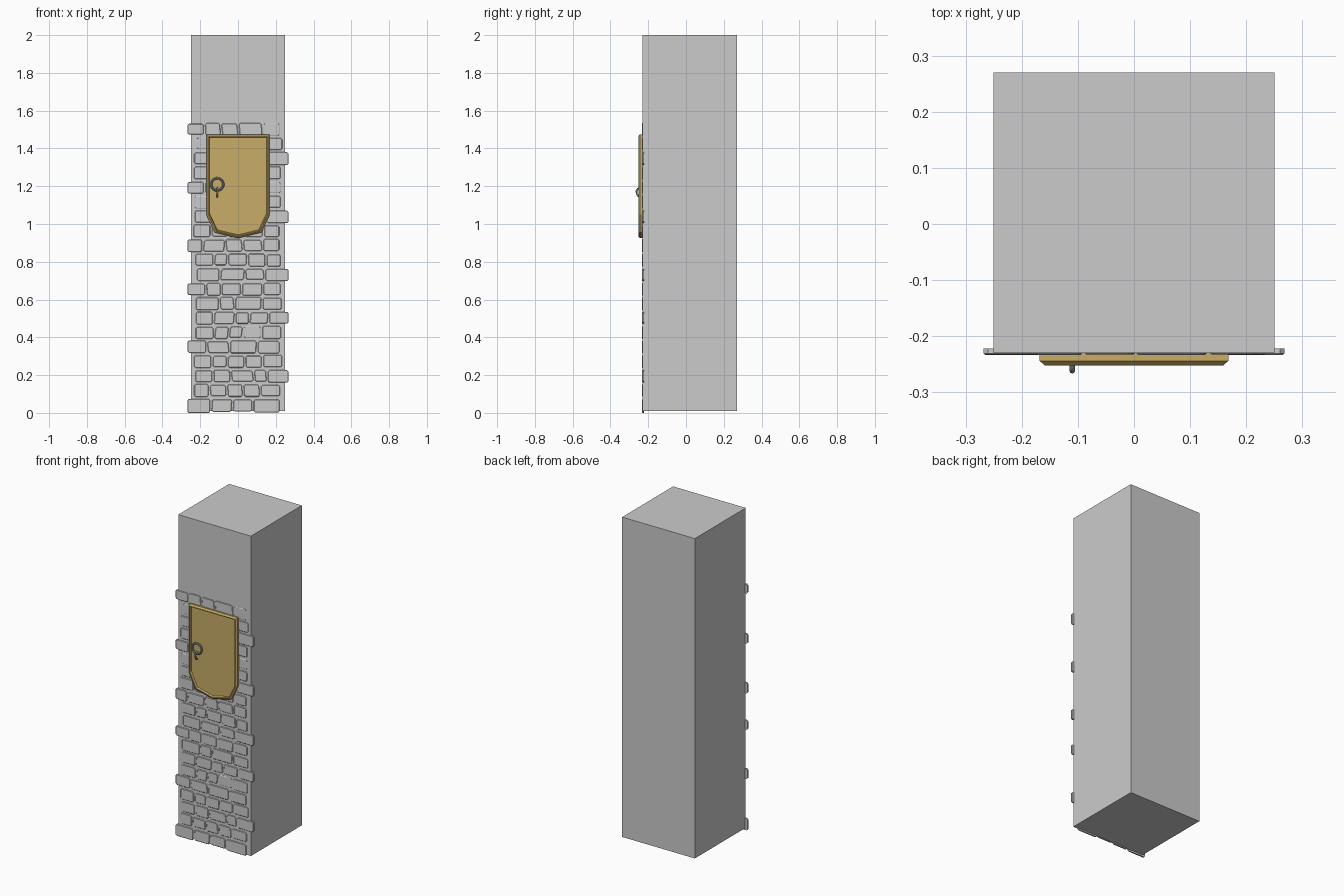
import bpy, bmesh, math, random

if "Cube" in bpy.data.objects:
    bpy.data.objects.remove(bpy.data.objects["Cube"])

random.seed(4)


def material(name, color):
    m = bpy.data.materials.new(name)
    m.diffuse_color = (*color, 1)
    m.use_nodes = True
    m.node_tree.nodes["Principled BSDF"].inputs["Base Color"].default_value = m.diffuse_color
    return m


def loft(bm, rings):
    """Close a stack of (xz outline, y) rings into a solid."""
    loops = [[bm.verts.new((x, y, z)) for x, z in pts] for pts, y in rings]
    n = len(loops[0])
    for a, b in zip(loops, loops[1:]):
        for i in range(n):
            j = (i + 1) % n
            bm.faces.new((a[i], a[j], b[j], b[i]))
    bm.faces.new(loops[0])
    bm.faces.new(loops[-1][::-1])


def finish(bm, name, mat=None):
    bmesh.ops.recalc_face_normals(bm, faces=bm.faces)
    me = bpy.data.meshes.new(name)
    bm.to_mesh(me)
    bm.free()
    ob = bpy.data.objects.new(name, me)
    bpy.context.collection.objects.link(ob)
    if mat:
        me.materials.append(mat)
    return ob


# Square pillar
bm = bmesh.new()
sq = [(-0.25, 0.01), (0.25, 0.01), (0.25, 2.0), (-0.25, 2.0)]
loft(bm, [(sq, -0.23), (sq, 0.27)])
finish(bm, "pillar")


# Brick facing: irregular rounded blocks, quoins stick out left or right
def brick_outline(x0, x1, z0, z1, d):
    c = 0.008
    return [(x0 + c, z0 + d), (x1 - c, z0 + d), (x1 - d, z0 + c), (x1 - d, z1 - c),
            (x1 - c, z1 - d), (x0 + c, z1 - d), (x0 + d, z1 - c), (x0 + d, z0 + c)]


LEFT, RIGHT = {0, 4, 8, 11, 15, 19}, {2, 6, 9, 13, 17}
PITCH, GAP = 0.0768, 0.009
bm = bmesh.new()
for row in range(20):
    x0 = -0.268 if row in LEFT else -0.215 - random.uniform(0, 0.02)
    x1 = 0.268 if row in RIGHT else 0.215 + random.uniform(0, 0.02)
    count = random.choice((4, 5, 5))
    step = (x1 - x0) / count
    cuts = [x0] + [x0 + step * k + random.uniform(-0.018, 0.018)
                   for k in range(1, count)] + [x1]
    for a, b in zip(cuts, cuts[1:]):
        z0 = 0.01 + row * PITCH + random.uniform(-0.004, 0.004)
        if row == 0:
            z0 = random.uniform(0.0, 0.008) if a > x0 else 0.0
        z1 = 0.01 + row * PITCH + 0.063 + random.uniform(-0.003, 0.003)
        tilt = random.uniform(-0.003, 0.003)
        front = -0.2325 - random.uniform(0, 0.001)
        outer = brick_outline(a, b - GAP * (b < x1), z0, z1, 0)
        face = brick_outline(a, b - GAP * (b < x1), z0, z1, 0.003)
        skew = lambda pts: [(x + tilt * (1 if z > (z0 + z1) / 2 else -1) *
                             (a > x0 and b < x1), z) for x, z in pts]
        loft(bm, [(skew(outer), -0.222), (skew(outer), -0.2305), (skew(face), front)])
finish(bm, "brick_facing")


# Hatch door: bevelled frame around a recessed panel
def door_outline(d):
    right = [(0.168 - d, 1.475 - d), (0.168 - d, 1.05 + 0.3 * d),
             (0.124 - 0.8 * d, 0.955 + 0.8 * d)]
    return right + [(0, 0.925 + d)] + [(-x, z) for x, z in reversed(right)]


wood = material("wood", (0.58, 0.42, 0.14))
bm = bmesh.new()
loft(bm, [(door_outline(0), -0.229), (door_outline(0), -0.244),
          (door_outline(0.009), -0.252), (door_outline(0.014), -0.252),
          (door_outline(0.018), -0.241)])
finish(bm, "hatch_door", wood)

# Ring pull lying in the recess
iron = material("iron", (0.3, 0.3, 0.3))
bpy.ops.mesh.primitive_torus_add(location=(-0.11, -0.2455, 1.21),
                                 rotation=(math.pi / 2, 0, 0),
                                 major_radius=0.032, minor_radius=0.0062,
                                 major_segments=24, minor_segments=8)
ring = bpy.context.object
ring.name = "pull_ring"
ring.data.materials.append(iron)
bpy.ops.object.shade_smooth_by_angle()

# Bent tongue hanging from the ring
cu = bpy.data.curves.new("ring_tongue", 'CURVE')
cu.dimensions = '3D'
cu.bevel_depth, cu.bevel_resolution, cu.use_fill_caps = 0.0048, 2, True
path = [(-0.243, 1.190), (-0.255, 1.187), (-0.262, 1.175),
        (-0.261, 1.160), (-0.253, 1.148), (-0.243, 1.145)]
sp = cu.splines.new('POLY')
sp.points.add(len(path) - 1)
for p, (y, z) in zip(sp.points, path):
    p.co = (-0.11, y, z, 1)
cu.materials.append(iron)
bpy.context.collection.objects.link(bpy.data.objects.new("ring_tongue", cu))
